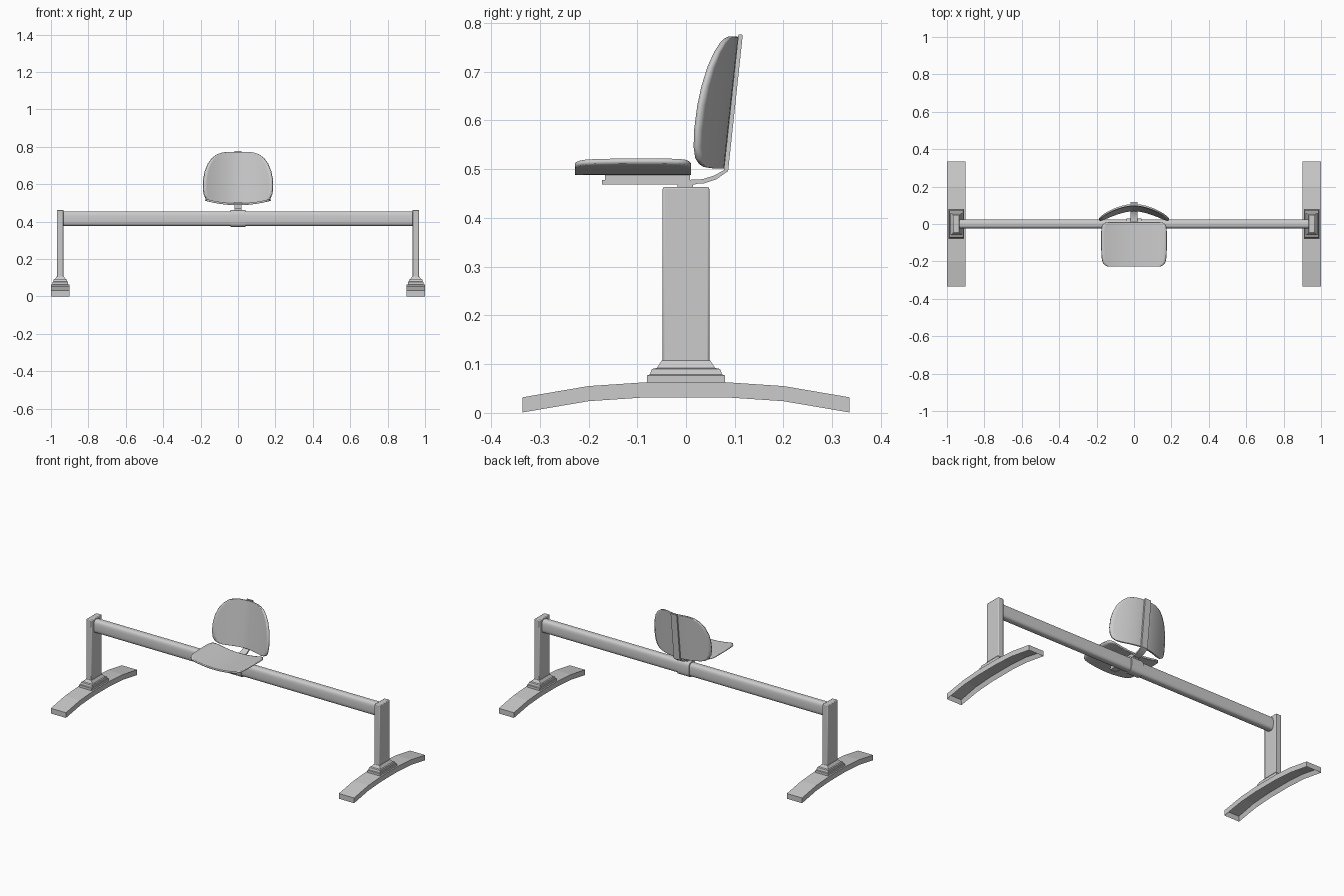
import bpy, bmesh, math
from mathutils import Vector

default = bpy.data.objects.get("Cube")
if default:
    bpy.data.objects.remove(default, do_unlink=True)

grey = bpy.data.materials.new("light_grey")
grey.use_nodes = True
GREY = (0.6, 0.6, 0.6, 1)
grey.diffuse_color = GREY
grey.node_tree.nodes["Principled BSDF"].inputs["Base Color"].default_value = GREY


def finish(name, bm, smooth=True, bevel=0, thick=0):
    """Turn a bmesh into a named object with optional thickness and bevel."""
    bmesh.ops.recalc_face_normals(bm, faces=bm.faces)
    mesh = bpy.data.meshes.new(name)
    bm.to_mesh(mesh)
    bm.free()
    mesh.materials.append(grey)
    ob = bpy.data.objects.new(name, mesh)
    bpy.context.collection.objects.link(ob)
    if thick:
        mod = ob.modifiers.new("thickness", 'SOLIDIFY')
        mod.thickness, mod.offset = thick, 0
    if bevel:
        mod = ob.modifiers.new("soft_edges", 'BEVEL')
        mod.width, mod.segments = bevel, 2
        mod.limit_method = 'ANGLE'
    if smooth:
        bpy.ops.object.select_all(action='DESELECT')
        ob.select_set(True)
        bpy.context.view_layer.objects.active = ob
        bpy.ops.object.shade_smooth_by_angle(angle=math.radians(35))
    return ob


def loft(rings):
    """Skin a list of equal-length point rings and cap both ends."""
    bm = bmesh.new()
    loops = [[bm.verts.new(p) for p in ring] for ring in rings]
    n = len(loops[0])
    for a, b in zip(loops, loops[1:]):
        for i in range(n):
            j = (i + 1) % n
            bm.faces.new((a[i], a[j], b[j], b[i]))
    bm.faces.new(loops[0])
    bm.faces.new(loops[-1])
    bmesh.ops.recalc_face_normals(bm, faces=bm.faces)
    return bm


def prism(profile, x0, x1):
    """Extrude a (y, z) profile along x."""
    return loft([[(x, y, z) for y, z in profile] for x in (x0, x1)])


def rect(cx, hx, hy, z):
    return [(cx + sx * hx, sy * hy, z)
            for sx, sy in ((-1, -1), (1, -1), (1, 1), (-1, 1))]


def box(name, x, y, z, bevel=0):
    bm = prism([(y[0], z[0]), (y[1], z[0]), (y[1], z[1]), (y[0], z[1])], *x)
    return finish(name, bm, bevel=bevel)


def rounded(hy, hz, cz, power=3.2, n=32):
    """Soft oval section for the beam and its clamp."""
    pts = []
    for i in range(n):
        a = 2 * math.pi * i / n
        c, s = math.cos(a), math.sin(a)
        pts.append((hy * math.copysign(abs(c) ** (2 / power), c),
                    cz + hz * math.copysign(abs(s) ** (2 / power), s)))
    return pts


def shell(name, widths, place, thick):
    """Bent panel: rows of (position, half width) placed by a function."""
    bm = bmesh.new()
    cols = 20
    rows = [[bm.verts.new(place(w * (2 * i / cols - 1), t))
             for i in range(cols + 1)] for t, w in widths]
    for a, b in zip(rows, rows[1:]):
        for i in range(cols):
            bm.faces.new((a[i], a[i + 1], b[i + 1], b[i]))
    return finish(name, bm, thick=thick)


# Legs: arched hollow foot, stepped collar and upright post on each side
half_top = [(-0.335, 0.032), (-0.2, 0.055), (-0.08, 0.063)]
top = half_top + [(-y, z) for y, z in reversed(half_top)]
arch = top + [(y, z - 0.031) for y, z in reversed(top)]
for side, sx in (("left", 1), ("right", -1)):
    cx = 0.95 * sx
    bm = prism(arch, cx - 0.05, cx + 0.05)
    bm.normal_update()
    under = [f for f in bm.faces if f.normal.z < -0.5]
    bmesh.ops.inset_region(bm, faces=under, thickness=0.012, depth=0)
    for v in {v for f in under for v in f.verts}:
        v.co.z += 0.024
    finish(side + "_foot", bm, smooth=False)

    tiers = [(0.041, 0.08, 0.058), (0.041, 0.08, 0.077), (0.038, 0.074, 0.079),
             (0.036, 0.07, 0.09), (0.03, 0.06, 0.092), (0.019, 0.05, 0.107)]
    finish(side + "_collar", loft([rect(cx, *t) for t in tiers]), smooth=False)
    box(side + "_post", (cx - 0.0175, cx + 0.0175), (-0.048, 0.048),
        (0.1, 0.463), bevel=0.004)

# Cross beam and the clamp that carries the seat
finish("cross_beam", prism(rounded(0.025, 0.039, 0.416), -0.94, 0.94))
finish("beam_clamp", prism(rounded(0.03, 0.045, 0.417), -0.04, 0.04))
box("seat_stem", (-0.02, 0.02), (-0.017, 0.014), (0.45, 0.474))

# Rails beneath the seat
box("lower_rail", (-0.02, 0.02), (-0.172, 0.02), (0.469, 0.478))
box("upper_rail", (-0.02, 0.02), (-0.166, 0.008), (0.477, 0.492))

# Bent strap rising behind the backrest
path = [Vector(p) for p in ((0.01, 0.474), (0.035, 0.475), (0.06, 0.483),
                            (0.082, 0.497), (0.112, 0.776))]
near, far = [], []
for i, p in enumerate(path):
    d = (path[min(i + 1, len(path) - 1)] - path[max(i - 1, 0)]).normalized()
    offset = Vector((-d.y, d.x)) * 0.0045
    near.append(p + offset)
    far.append(p - offset)
finish("back_strap", prism([tuple(p) for p in near + far[::-1]], -0.02, 0.02))

# Seat: rounded panel dished from side to side
seat_outline = [(-0.228, 0.125), (-0.226, 0.143), (-0.219, 0.157),
                (-0.205, 0.167), (-0.18, 0.172), (-0.12, 0.175),
                (-0.05, 0.175), (-0.015, 0.172), (0, 0.165),
                (0.007, 0.152), (0.01, 0.135)]
shell("seat", seat_outline,
      lambda x, t: (x, t, 0.493 + 0.024 * (x / 0.175) ** 2), 0.01)

# Backrest: rounded panel leaning back and wrapping forward at its sides
back_outline = [(0.502, 0.1), (0.504, 0.13), (0.51, 0.152), (0.522, 0.17),
                (0.545, 0.181), (0.58, 0.186), (0.63, 0.184),
                (0.67, 0.176), (0.71, 0.16), (0.74, 0.138),
                (0.76, 0.112), (0.768, 0.09), (0.772, 0.065)]
shell("backrest", back_outline,
      lambda x, t: (x, 0.073 + (t - 0.5) * 0.107
                    - 0.06 * (abs(x) / 0.185) ** 1.7, t), 0.01)
